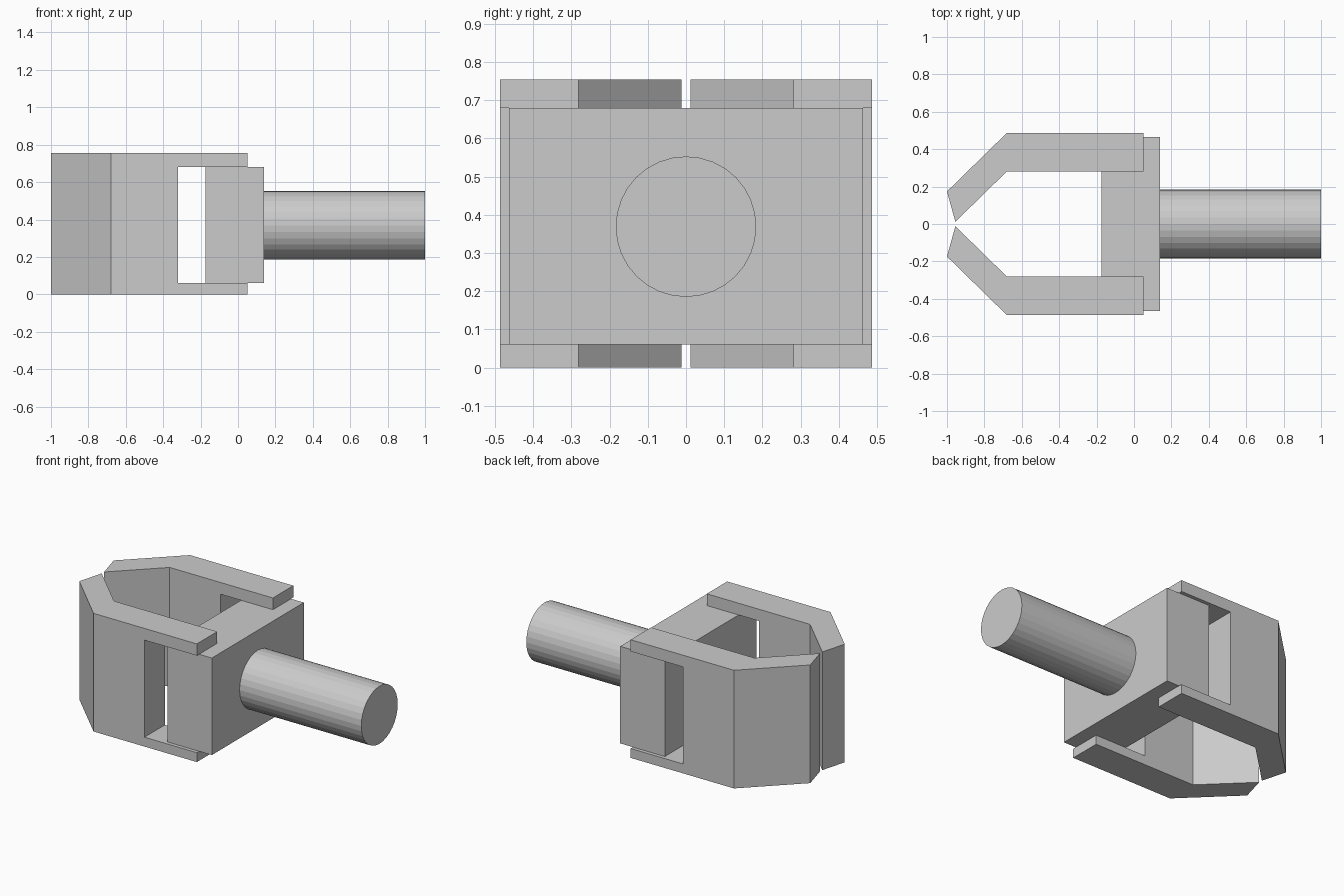
import bpy, bmesh
from math import radians

if "Cube" in bpy.data.objects:
    bpy.data.objects.remove(bpy.data.objects["Cube"])


def prism(name, profile, z0, z1):
    """Extrude an XY outline from z0 to z1."""
    bm = bmesh.new()
    face = bm.faces.new([bm.verts.new((x, y, z0)) for x, y in profile])
    top = bmesh.ops.extrude_face_region(bm, geom=[face])["geom"]
    verts = [v for v in top if isinstance(v, bmesh.types.BMVert)]
    bmesh.ops.translate(bm, verts=verts, vec=(0, 0, z1 - z0))
    bmesh.ops.recalc_face_normals(bm, faces=bm.faces)
    mesh = bpy.data.meshes.new(name)
    bm.to_mesh(mesh)
    bm.free()
    obj = bpy.data.objects.new(name, mesh)
    bpy.context.collection.objects.link(obj)
    return obj


def box(name, x0, x1, y0, y1, z0, z1):
    return prism(name, [(x0, y0), (x1, y0), (x1, y1), (x0, y1)], z0, z1)


Z_LOW, Z_HIGH, HEIGHT = 0.06, 0.68, 0.755

# Bent jaw, slotted at the rear into an upper and lower prong
jaws = prism("jaws", [(0.05, 0.487), (-0.68, 0.487), (-1.0, 0.174),
                      (-0.955, 0.012), (-0.68, 0.281), (0.05, 0.281)], 0, HEIGHT)
cutter = box("slot_cutter", -0.32, 0.2, 0.1, 0.6, Z_LOW, Z_HIGH)
cutter.hide_render = True
cutter.hide_set(True)
slot = jaws.modifiers.new("slot", 'BOOLEAN')
slot.operation = 'DIFFERENCE'
slot.solver = 'EXACT'
slot.object = cutter

# Opposite jaw
mirror = jaws.modifiers.new("mirror", 'MIRROR')
mirror.use_axis = (False, True, False)
mirror.use_mirror_merge = False

# Block held between the prongs
box("pivot_block", -0.175, 0.14, -0.464, 0.464, Z_LOW, Z_HIGH)

# Round shaft behind the block
bpy.ops.mesh.primitive_cylinder_add(vertices=32, radius=0.184, depth=0.86,
                                    location=(0.57, 0, 0.369),
                                    rotation=(0, radians(90), 0))
bpy.context.object.name = "shaft"
